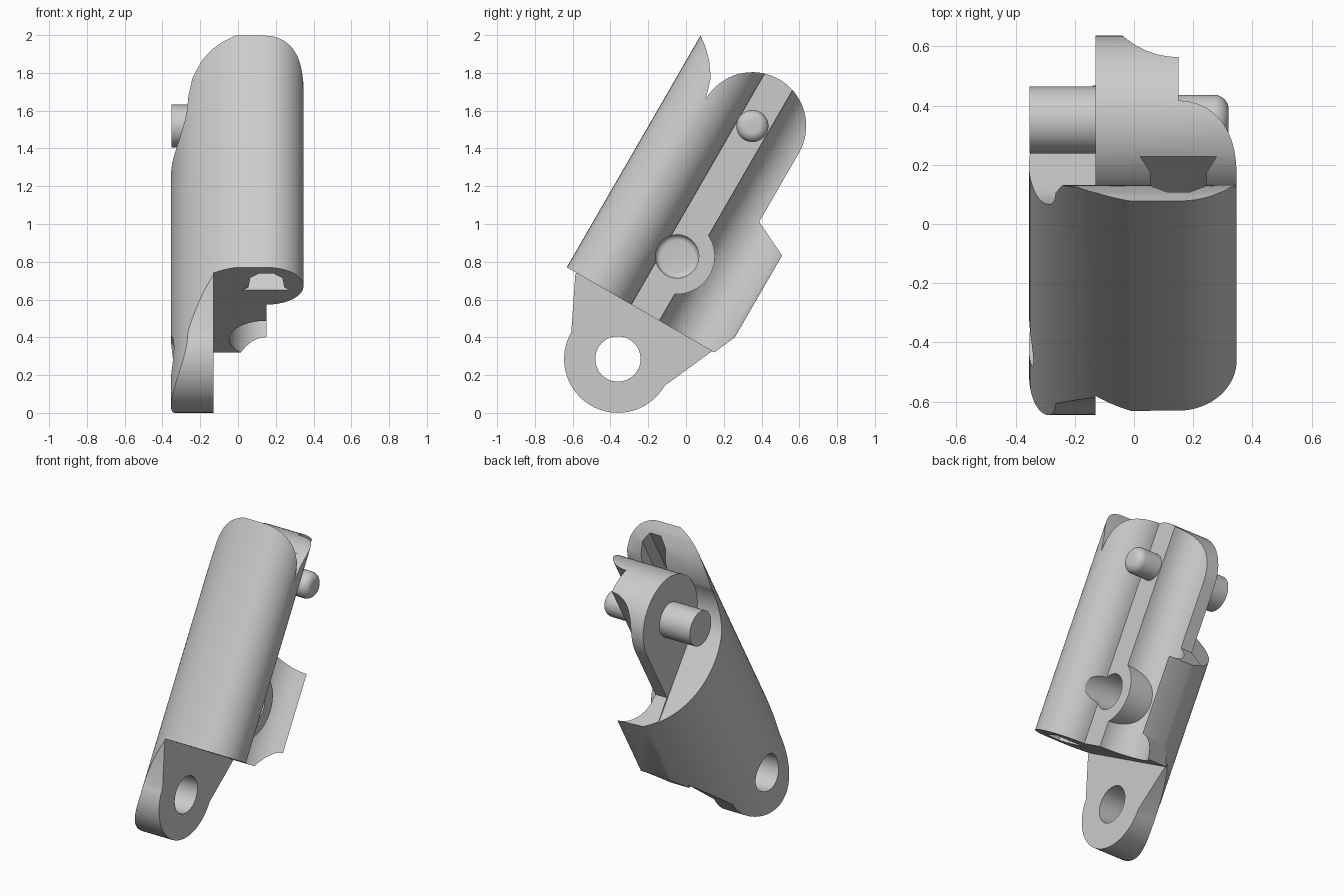
import bpy, bmesh, math
from mathutils import Matrix, Vector

if "Cube" in bpy.data.objects:
    bpy.data.objects.remove(bpy.data.objects["Cube"])

# Link is built upright in local axes (x, v = depth, u = length), then tilted 30 degrees.
TILT = Matrix.Rotation(math.radians(-30), 4, 'X')
MID = -0.455            # depth of the pivot line
LUG, SOCKET, PIVOT = 0.067, 0.694, 1.491   # heights of the three centres
PLATE = -0.13           # inner face of the side plate

grey = bpy.data.materials.new("grey")
grey.diffuse_color = (0.6, 0.6, 0.6, 1)
grey.use_nodes = True
grey.node_tree.nodes["Principled BSDF"].inputs["Base Color"].default_value = grey.diffuse_color


def arc(cx, cy, r, a0, a1, n=32):
    return [(cx + r * math.cos(math.radians(a0 + (a1 - a0) * i / n)),
             cy + r * math.sin(math.radians(a0 + (a1 - a0) * i / n))) for i in range(n + 1)]


def prism(name, pts, lo, hi, axis):
    """Extrude (v,u) points along x, or (x,v) points along u."""
    def place(p, t):
        return (t, p[0], p[1]) if axis == 'X' else (p[0], p[1], t)
    bm = bmesh.new()
    rings = [[bm.verts.new(place(p, t)) for p in pts] for t in (lo, hi)]
    n = len(pts)
    bm.faces.new(rings[0])
    bm.faces.new(rings[1])
    for i in range(n):
        j = (i + 1) % n
        bm.faces.new((rings[0][i], rings[0][j], rings[1][j], rings[1][i]))
    bmesh.ops.recalc_face_normals(bm, faces=bm.faces)
    me = bpy.data.meshes.new(name)
    bm.to_mesh(me)
    bm.free()
    me.materials.append(grey)
    ob = bpy.data.objects.new(name, me)
    bpy.context.collection.objects.link(ob)
    return ob


def disc(name, u, r, lo, hi):
    return prism(name, arc(MID, u, r, 0, 360, 48)[:-1], lo, hi, 'X')


def combine(ob, other, op):
    m = ob.modifiers.new(op, 'BOOLEAN')
    m.operation, m.object, m.solver = op, other, 'EXACT'
    bpy.context.view_layer.objects.active = ob
    bpy.ops.object.modifier_apply(modifier=m.name)
    bpy.data.objects.remove(other)


def turned(name, u, profile, n=48):
    """Revolve (x, radius) profile points around the x direction."""
    bm = bmesh.new()
    rings = []
    for x, r in profile:
        rings.append([bm.verts.new((x, MID + r * math.cos(2 * math.pi * i / n),
                                    u + r * math.sin(2 * math.pi * i / n))) for i in range(n)])
    for a, b in zip(rings, rings[1:]):
        for i in range(n):
            j = (i + 1) % n
            bm.faces.new((a[i], a[j], b[j], b[i]))
    bm.faces.new(rings[0])
    bm.faces.new(rings[-1])
    bmesh.ops.recalc_face_normals(bm, faces=bm.faces)
    me = bpy.data.meshes.new(name)
    bm.to_mesh(me)
    bm.free()
    me.materials.append(grey)
    ob = bpy.data.objects.new(name, me)
    bpy.context.collection.objects.link(ob)
    return ob


# Cross-section: big rounded left side, convex front lobe, flat strip, hollow rear groove
half = math.degrees(math.asin(0.479 / 0.505))
section = (arc(0.15, -0.734, 0.197, -90, 90)
           + arc(0.15, -0.171, 0.195, 270, 90)
           + arc(0.15, -0.453, 0.505, 180 - half, 180 + half, 48)[1:])

# Side outlines as (v, u)
notch = [(-0.74, PIVOT), (-0.772, 1.6), (-0.828, 1.679), (-0.88, 1.73), (-0.931, 1.768), (-1.0, 1.805)]
block_outline = ([(-1.0, 0.352), (-0.03, 0.352), (0.06, 0.56), (0.06, 0.958), (-0.17, 1.07)]
                 + arc(MID, PIVOT, 0.285, 0, 180)[:-1] + notch)
plate_outline = ([(-1.0, 0.6)] + arc(MID, LUG, 0.285, 180, 360)
                 + [(0.06, 0.587), (0.06, 0.958)]
                 + arc(MID, PIVOT, 0.285, 243.6, 180)[:-1] + notch)

# Main body: block plus side plate, trimmed to the cross-section
body = prism("link_body", block_outline, PLATE, 0.5, 'X')
combine(body, prism("side_plate", plate_outline, -0.5, PLATE, 'X'), 'UNION')
combine(body, prism("section", section, -0.5, 2.2, 'U'), 'INTERSECT')

# Boss around the socket
combine(body, disc("boss", SOCKET, 0.2, -0.1, 0.15), 'UNION')

# Lug hole
combine(body, disc("lug_hole", LUG, 0.12, -0.6, 0.0), 'DIFFERENCE')

# Blind socket with a rounded bottom
rounded = [(0.03 * (1 - math.sin(a)), 0.085 + 0.03 * math.cos(a))
           for a in [math.pi / 2 * (1 - i / 5) for i in range(6)]]
combine(body, turned("socket", SOCKET, [(x - 0.03, r) for x, r in rounded] + [(0.6, 0.115)]),
        'DIFFERENCE')

# Flat-backed channel running lengthwise inside the front lobe
side = [(0.13, -0.69), (0.095, -0.72), (0.085, -0.82), (0.04, -0.865)]
channel = [(0.15 + x, v) for x, v in side] + [(0.15 - x, v) for x, v in reversed(side)]
combine(body, prism("channel", channel, 0.0, 2.2, 'U'), 'DIFFERENCE')

# Pivot pins: plain on the left, round-nosed on the right
left_pin = disc("left_pin", PIVOT, 0.113, -0.353, PLATE + 0.03)
nose = [(0.27 + 0.05 * math.sin(a), 0.035 + 0.05 * math.cos(a))
        for a in [math.pi / 2 * i / 8 for i in range(9)]]
right_pin = turned("right_pin", PIVOT, [(0.1, 0.085)] + nose)
for pin in (left_pin, right_pin):
    combine(body, pin, 'UNION')

# Tilt into place and smooth the curved faces
body.data.transform(TILT)
bpy.ops.object.select_all(action='DESELECT')
body.select_set(True)
bpy.context.view_layer.objects.active = body
bpy.ops.object.shade_smooth_by_angle(angle=math.radians(25))
